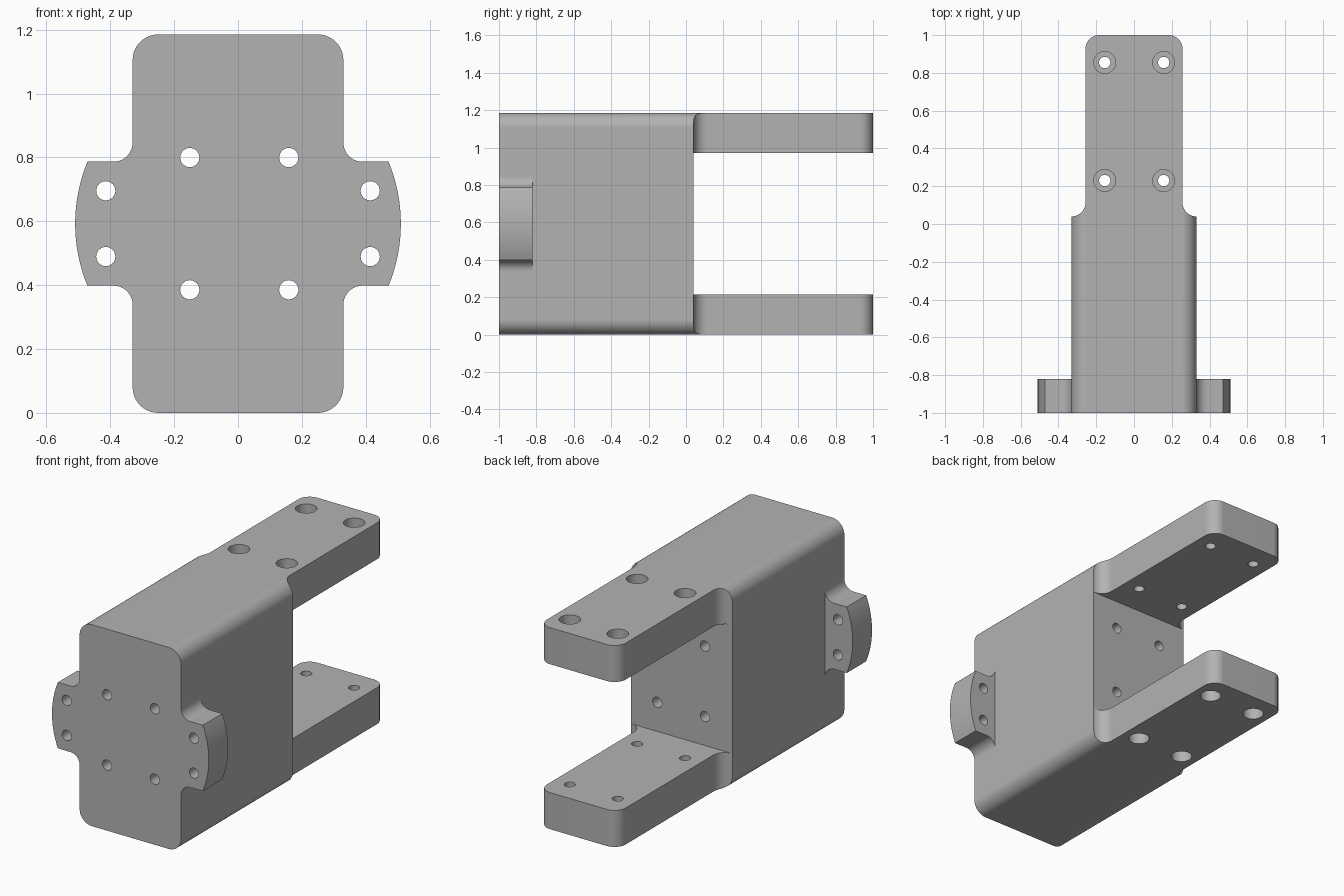
import bpy, bmesh
from math import sin, cos, radians

cube = bpy.data.objects.get("Cube")
if cube:
    bpy.data.objects.remove(cube, do_unlink=True)

LENGTH, HEIGHT = 2.0, 1.185
MID = HEIGHT / 2
HALF_W, PRONG_W = 0.33, 0.257
BACK = 0.04          # rear wall of the solid block
PRONG_T = 0.215      # prong thickness

metal = bpy.data.materials.new("plain grey")
metal.use_nodes = True
grey = (0.45, 0.45, 0.45, 1)
metal.diffuse_color = grey
metal.node_tree.nodes["Principled BSDF"].inputs["Base Color"].default_value = grey


def arc(cx, cy, r, start, end, steps=10):
    angles = [radians(start + (end - start) * i / steps) for i in range(steps + 1)]
    return [(cx + r * cos(a), cy + r * sin(a)) for a in angles]


def prism(name, outline, axis, low, high):
    """Extrude a closed 2D outline along y (outline in xz) or z (outline in xy)."""
    place = (lambda p, h: (p[0], h, p[1])) if axis == "y" else (lambda p, h: (p[0], p[1], h))
    bm = bmesh.new()
    face = bm.faces.new([bm.verts.new(place(p, low)) for p in outline])
    grown = bmesh.ops.extrude_face_region(bm, geom=[face])["geom"]
    shift = (0, high - low, 0) if axis == "y" else (0, 0, high - low)
    bmesh.ops.translate(bm, vec=shift, verts=[g for g in grown if isinstance(g, bmesh.types.BMVert)])
    bmesh.ops.recalc_face_normals(bm, faces=bm.faces)
    mesh = bpy.data.meshes.new(name)
    bm.to_mesh(mesh)
    bm.free()
    obj = bpy.data.objects.new(name, mesh)
    bpy.context.collection.objects.link(obj)
    mesh.materials.append(metal)
    return obj


def combine(target, tool, operation):
    tool.hide_render = True
    mod = target.modifiers.new(tool.name, "BOOLEAN")
    mod.object, mod.operation, mod.solver = tool, operation, "EXACT"
    bpy.context.view_layer.objects.active = target
    bpy.ops.object.modifier_apply(modifier=mod.name)
    bpy.data.objects.remove(tool, do_unlink=True)


def drill(target, axis, u, v, r, low, high):
    hole = prism("hole_cutter", arc(u, v, r, 0, 360, 32)[:-1], axis, low, high)
    combine(target, hole, "DIFFERENCE")


# Main block: a rounded bar running front to back
r = 0.08
cx, top = HALF_W - r, HEIGHT - r
section = (arc(cx, top, r, 0, 90) + arc(-cx, top, r, 90, 180)
           + arc(-cx, r, r, 180, 270) + arc(cx, r, r, 270, 360))
bracket = prism("clevis_bracket", section, "y", -LENGTH / 2, LENGTH / 2 + 0.1)

# Plan shape: narrows to the prongs with fillets and rounded tips
f = HALF_W - PRONG_W
side = ([(0.4, -1.1), (0.4, BACK)] + arc(HALF_W, BACK + f, f, 270, 180)
        + arc(PRONG_W - f, LENGTH / 2 - f, f, 0, 90))
plan = side + [(-x, y) for x, y in reversed(side)]
combine(bracket, prism("plan_cutter", plan, "z", -0.1, HEIGHT + 0.1), "INTERSECT")

# Slot between the two prongs
slot = [(-0.5, PRONG_T), (0.5, PRONG_T), (0.5, HEIGHT - PRONG_T), (-0.5, HEIGHT - PRONG_T)]
combine(bracket, prism("slot_cutter", slot, "y", BACK, 1.2), "DIFFERENCE")

# Mounting ears with filleted roots and a curved outer edge
half_ear, fillet = 0.194, 0.06
foot = half_ear + fillet
lower = [(0.28, -foot)] + arc(HALF_W + fillet, -foot, fillet, 180, 90)
rim = arc(0, 0, 0.51, -22.35, 22.35, 16)
ear = lower + rim + [(x, -z) for x, z in reversed(lower)]
for s, name in ((1, "left_ear"), (-1, "right_ear")):
    outline = [(s * x, z + MID) for x, z in ear]
    combine(bracket, prism(name, outline, "y", -LENGTH / 2, -0.82), "UNION")

# Bolt holes through the block and ears
for s in (-1, 1):
    for t in (-1, 1):
        drill(bracket, "y", s * 0.155 + 0.004, MID + t * 0.207, 0.03, -1.1, 0.2)
        drill(bracket, "y", s * 0.414, MID + t * 0.103, 0.03, -1.1, -0.7)

# Counterbored holes through both prongs, wide ends outward
bore = 0.12
for x in (-0.155, 0.157):
    for y in (0.23, 0.855):
        drill(bracket, "z", x, y, 0.03, -0.1, HEIGHT + 0.1)
        drill(bracket, "z", x, y, 0.058, -0.1, bore)
        drill(bracket, "z", x, y, 0.058, HEIGHT - bore, HEIGHT + 0.1)

# Smooth the curved walls and keep flat faces flat
bpy.ops.object.select_all(action="DESELECT")
bracket.select_set(True)
bpy.context.view_layer.objects.active = bracket
bpy.ops.object.shade_smooth_by_angle(angle=radians(30))
normals = bracket.modifiers.new("flat_faces", "WEIGHTED_NORMAL")
normals.keep_sharp = True
